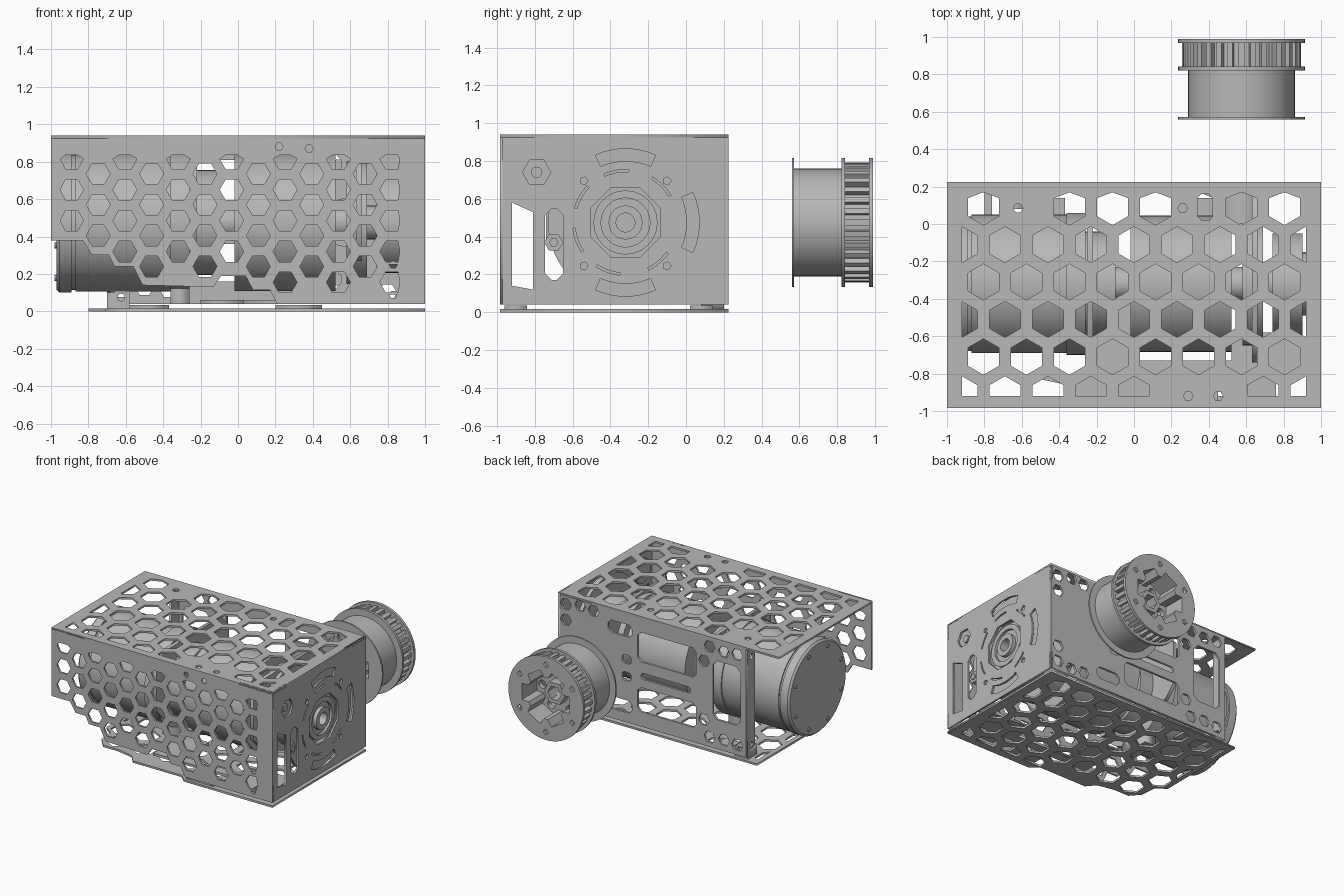
import bpy, bmesh
from math import sin, cos, pi, radians
from mathutils import Matrix, Vector

cube = bpy.data.objects.get("Cube")
if cube:
    bpy.data.objects.remove(cube, do_unlink=True)

GREY = (0.48, 0.48, 0.48, 1)
mat = bpy.data.materials.new("plain grey")
mat.use_nodes = True
mat.diffuse_color = GREY
mat.node_tree.nodes["Principled BSDF"].inputs["Base Color"].default_value = GREY


def finish(name, bm, smooth=False):
    bmesh.ops.remove_doubles(bm, verts=bm.verts, dist=1e-5)
    bmesh.ops.recalc_face_normals(bm, faces=bm.faces)
    me = bpy.data.meshes.new(name)
    bm.to_mesh(me)
    bm.free()
    me.materials.append(mat)
    ob = bpy.data.objects.new(name, me)
    bpy.context.collection.objects.link(ob)
    if smooth:
        bpy.ops.object.select_all(action='DESELECT')
        ob.select_set(True)
        bpy.context.view_layer.objects.active = ob
        bpy.ops.object.shade_smooth_by_angle(angle=radians(35))
    return ob


# 2D outlines
def ngon(u, v, r, n=6, turn=0.0):
    return [(u + r * cos(turn + 2 * pi * i / n), v + r * sin(turn + 2 * pi * i / n)) for i in range(n)]


def rect(u0, u1, v0, v1, c=0.0):
    if not c:
        return [(u0, v0), (u1, v0), (u1, v1), (u0, v1)]
    return [(u0 + c, v0), (u1 - c, v0), (u1, v0 + c), (u1, v1 - c),
            (u1 - c, v1), (u0 + c, v1), (u0, v1 - c), (u0, v0 + c)]


def arc_slot(u, v, r0, r1, mid, half, n=8):
    angles = [radians(mid - half + 2 * half * i / n) for i in range(n + 1)]
    return ([(u + r1 * cos(a), v + r1 * sin(a)) for a in angles]
            + [(u + r0 * cos(a), v + r0 * sin(a)) for a in reversed(angles)])


def clip(poly, u0, u1, v0, v1):
    """Clamp a hole to the border of its panel; drop slivers."""
    out = []
    for u, v in poly:
        p = (min(max(u, u0), u1), min(max(v, v0), v1))
        if p not in out:
            out.append(p)
    area = sum(a[0] * b[1] - b[0] * a[1] for a, b in zip(out, out[1:] + out[:1])) / 2
    return out if area > 0.003 else None


# Flat panel with holes; plane gives the two drawing axes
def panel(name, plane, outline, holes, w0, w1, smooth=False):
    cu = bpy.data.curves.new(name, 'CURVE')
    cu.dimensions, cu.fill_mode, cu.extrude = '2D', 'BOTH', (w1 - w0) / 2
    for poly in [outline] + holes:
        sp = cu.splines.new('POLY')
        sp.points.add(len(poly) - 1)
        for pt, (u, v) in zip(sp.points, poly):
            pt.co = (u, v, 0, 1)
        sp.use_cyclic_u = True
    tmp = bpy.data.objects.new(name + "_curve", cu)
    bpy.context.collection.objects.link(tmp)
    me = bpy.data.meshes.new_from_object(tmp.evaluated_get(bpy.context.evaluated_depsgraph_get()))
    bm = bmesh.new()
    bm.from_mesh(me)
    bpy.data.objects.remove(tmp)
    bpy.data.meshes.remove(me)
    for vert in bm.verts:
        u, v, w = vert.co
        w += (w0 + w1) / 2
        vert.co = {"xy": (u, v, w), "xz": (u, w, v), "yz": (w, u, v)}[plane]
    return finish(name, bm, smooth)


# Turned part: profile of (radius, position along axis)
def lathe(name, axis, centre, profile, closed=False, n=48):
    bm = bmesh.new()
    vs = [bm.verts.new((r, 0, t)) for r, t in profile]
    pairs = list(zip(vs, vs[1:])) + ([(vs[-1], vs[0])] if closed else [])
    geom = vs + [bm.edges.new(p) for p in pairs]
    bmesh.ops.spin(bm, geom=geom, cent=(0, 0, 0), axis=(0, 0, 1), angle=2 * pi, steps=n)
    for vert in bm.verts:
        a, b, t = vert.co
        vert.co = Vector((t, a, b) if axis == "x" else (a, t, b)) + Vector(centre)
    return finish(name, bm, True)


def drum(name, x0, x1, r):
    return lathe(name, "x", (0, CY, CZ), [(0, x0), (r, x0), (r, x1), (0, x1)])


def box(name, x0, x1, y0, y1, z0, z1):
    return panel(name, "xy", rect(x0, x1, y0, y1), [], z0, z1)


FRONT, BACK = -0.985, 0.225
CY, CZ = -0.32, 0.475


# Top cover with its honeycomb
def honeycomb():
    for row in range(6):
        y = 0.09 - 0.2 * row
        start = -0.805 if row % 2 == 0 else -0.92
        for i in range(9):
            yield start + 0.23 * i, y


top_holes = []
for x, y in honeycomb():
    small_front = y < -0.85 and 0.1 < x < 0.6
    small_back = y > 0 and (-0.6 < x < -0.5 or 0.3 < x < 0.4)
    hole = clip(ngon(x, y, 0.096, turn=pi / 6), -0.92, 0.92, -0.92, 0.17)
    if hole and not small_front and not small_back:
        top_holes.append(hole)
top_holes += [ngon(x, y, 0.026) for x, y in ((-0.62, 0.085), (0.26, 0.085), (0.29, -0.92), (0.45, -0.92))]
top_holes.append(rect(0.34, 0.42, 0.02, 0.16, 0.02))
panel("top_cover", "xy", rect(-1, 1, FRONT, BACK), top_holes, 0.925, 0.94)

# Base plate, its front corner stepped back along the comb
base_edge = [(-0.8, BACK), (-0.8, -0.56), (-0.72, -0.62), (-0.71, -0.75), (-0.64, -0.83), (-0.5, -0.83),
             (-0.36, -0.86), (-0.3, -0.93), (0.14, -0.93), (0.2, FRONT), (1, FRONT), (1, BACK)]
base_holes = []
for x, y in honeycomb():
    first = 0.2 if y < -0.85 else -0.65 if y < -0.6 else -0.75 if y < -0.45 else -1
    hole = clip(ngon(x, y, 0.096, turn=pi / 6), -0.76, 0.92, -0.92, 0.17)
    if hole and x > first:
        base_holes.append(hole)
panel("base_plate", "xy", base_edge, base_holes, 0.0, 0.016)

# Front cover, lower edge following the comb
front_edge = [(-1, 0.94), (-1, 0.38), (-0.83, 0.38), (-0.78, 0.30), (-0.69, 0.30), (-0.66, 0.24),
              (-0.56, 0.24), (-0.51, 0.14), (-0.13, 0.13), (-0.09, 0.19), (0.04, 0.19),
              (0.08, 0.115), (0.17, 0.115), (0.21, 0.04), (1, 0.04), (1, 0.94)]
front_holes = []
for col in range(13):
    x = -0.89 + 0.1427 * col
    for k in range(5):
        z = (0.735 if col % 2 else 0.815) - 0.165 * k
        low = 0.4 if x < -0.8 else 0.35 if x < -0.7 else 0.3 if x < -0.55 else 0.2 if x < 0.2 else 0.1
        hole = clip(ngon(x, z, 0.064), -0.95, 0.865, 0.1, 0.835)
        if hole and z > low:
            front_holes.append(hole)
front_holes += [ngon(x, z, 0.022) for x, z in ((0.22, 0.88), (0.38, 0.87), (0.83, 0.09), (0.83, 0.25))]
panel("front_cover", "xz", front_edge, front_holes, FRONT, FRONT + 0.015)

# Output side panel
side_holes = [ngon(CY, CZ, 0.2, 8, pi / 8), ngon(-0.79, 0.74, 0.075),
              [(-0.92, 0.14), (-0.81, 0.12), (-0.81, 0.53), (-0.92, 0.58)],
              rect(-0.745, -0.65, 0.17, 0.55, 0.035)]
side_holes += [arc_slot(CY, CZ, 0.325, 0.39, a, 24) for a in (90, 270, 0)]
side_holes += [arc_slot(CY, CZ, 0.268, 0.28, a, 14) for a in (45, 100, 150, 200, 250, 310)]
side_holes += [ngon(CY + u, CZ + v, 0.022, 5) for u, v in ((0.22, 0.22), (-0.22, 0.22), (0.22, -0.23), (-0.22, -0.23))]
panel("output_side_panel", "yz", rect(FRONT, BACK, 0.04, 0.94), side_holes, 0.985, 1.0)
lathe("output_backing_ring", "x", (0, CY, CZ), [(0.21, 0.93), (0.41, 0.93), (0.41, 0.96), (0.21, 0.96)], closed=True)
lathe("side_bolt", "x", (0, -0.79, 0.74), [(0, 0.94), (0.1, 0.94), (0.1, 0.97), (0.03, 0.97), (0.03, 0.985), (0, 0.985)], n=12)
lathe("slot_bolt", "x", (0, -0.7, 0.37), [(0, 0.94), (0.05, 0.94), (0.05, 0.98), (0.025, 0.98), (0.025, 0.99), (0, 0.99)], n=6)

# Back panel with windows and corner hole clusters
back_holes = [rect(-0.25, 0.28, 0.57, 0.81, 0.03), rect(-0.25, 0.28, 0.16, 0.36, 0.03),
              rect(-0.65, -0.4, 0.28, 0.76, 0.04), rect(0.33, 0.55, 0.74, 0.84, 0.03),
              rect(0.33, 0.55, 0.12, 0.22, 0.03), rect(-0.2, 0.25, 0.43, 0.48, 0.015)]
back_holes += [rect(0.34, 0.42, z, z + 0.07, 0.015) for z in (0.38, 0.52)]
for sz in (-1, 1):
    for x, dz in ((0.93, 0.37), (0.93, 0.24), (0.8, 0.39), (0.68, 0.38), (-0.62, 0.37), (-0.5, 0.36), (-0.37, 0.37), (-0.32, 0.24)):
        back_holes.append(ngon(x, 0.49 + sz * dz, 0.05))
panel("back_panel", "xz", rect(-0.7, 1, 0.04, 0.925), back_holes, BACK - 0.018, BACK)
panel("back_panel_flange", "yz", rect(0.11, 0.207, 0.04, 0.925), [ngon(0.155, z, 0.025) for z in (0.12, 0.84)], -0.7, -0.68)
lathe("back_bearing_housing", "y", (0.58, 0, CZ), [(0, 0.0), (0.13, 0.0), (0.13, 0.21), (0, 0.21)], n=32)

# Feet and ledges between the base plate and the housing
panel("base_bracket", "xz", rect(-0.7, -0.58, 0.016, 0.1), [ngon(-0.625, 0.075, 0.02, 12)], 0.08, 0.2)
for name, x0, x1, y in (("left_front_spacer", 0.2, 0.45, -0.96), ("left_back_spacer", 0.2, 0.45, 0.02), ("right_back_spacer", -0.58, -0.37, 0.02)):
    box(name, x0, x1, y, y + 0.12, 0.016, 0.035)
for name, x0, x1, y0, y1 in (("middle", -0.2, 0.03, -0.81, -0.42), ("gearbox", 0.03, 0.52, -0.81, -0.73),
                             ("output", 0.52, 0.9, -0.81, -0.58), ("corner", 0.6, 0.76, -0.93, -0.81)):
    box(name + "_floor_ledge", x0, x1, y0, y1, 0.04, 0.06)

# Motor, gearbox and output shaft
lathe("motor", "x", (0, CY, CZ), [(0, -0.97), (0.36, -0.97), (0.375, -0.955), (0.375, -0.89), (0.36, -0.89), (0.36, -0.87),
      (0.37, -0.87), (0.37, -0.36), (0.38, -0.36), (0.38, -0.26), (0, -0.26)], n=64)
box("motor_mount_foot", -0.36, -0.26, -0.46, -0.18, 0.04, 0.2)
for p in ngon(CY, CZ, 0.32, 8, pi / 8):
    lathe("motor_bolt", "x", (0, *p), [(0, -0.98), (0.016, -0.98), (0.016, -0.96), (0, -0.96)], n=8)
drum("motor_adapter", -0.26, -0.1, 0.28)
drum("drive_shaft", -0.1, 0.75, 0.09)
drum("gearbox", -0.02, 0.52, 0.365)
drum("gear_disc", 0.58, 0.69, 0.33)
drum("output_bearing", 0.74, 0.9, 0.27)
lathe("output_hub", "x", (0, CY, CZ), [(0.05, 0.89), (0.05, 0.995), (0.09, 0.995), (0.09, 0.965), (0.13, 0.965),
      (0.13, 0.985), (0.17, 0.985), (0.17, 0.89)], closed=True, n=24)
# Mounting frames carrying the drive line
for name, x in (("motor_frame", -0.25), ("gear_frame", 0.63)):
    panel(name, "yz", rect(-0.74, 0.2, 0.27, 0.82, 0.1), [ngon(CY, CZ, 0.15, 24)], x, x + 0.03)

# Toothed belt wheel behind the housing
PX = 0.575
star = [(PX + r * cos(a), CZ + r * sin(a)) for i in range(6) for r, d in ((0.17, -0.4), (0.225, -0.28), (0.225, 0.28), (0.17, 0.4))
        for a in [2 * pi * (i + d) / 6]]
lugs = [ngon(u, v, 0.026, 4) for u, v in ngon(PX, CZ, 0.275, 6, pi / 6)]
panel("wheel_core", "xz", ngon(PX, CZ, 0.285, 48), [star], 0.57, 0.97, True)
for name, y, t, holes in (("front_flange", 0.56, 0.012, [star]), ("middle_flange", 0.822, 0.02, [star]), ("back_flange", 0.968, 0.022, [star] + lugs)):
    panel("wheel_" + name, "xz", ngon(PX, CZ, 0.34, 48), holes, y, y + t, True)
web_holes = [ngon(PX, CZ, 0.06)] + [ngon(u, v, 0.035, 8) for u, v in ngon(PX, CZ, 0.165)]
panel("wheel_web", "xz", ngon(PX, CZ, 0.23, 32), web_holes, 0.76, 0.8)
lathe("wheel_hub", "y", (PX, 0, CZ), [(0.06, 0.66), (0.06, 0.88), (0.095, 0.88), (0.095, 0.66)], closed=True, n=6)

bm = bmesh.new()
for i in range(32):
    turn = Matrix.Rotation(2 * pi * i / 32, 4, 'Y')
    place = Matrix.Translation((PX, 0.9, CZ)) @ turn @ Matrix.Translation((0.295, 0, 0))
    bmesh.ops.create_cube(bm, size=1, matrix=place @ Matrix.Diagonal((0.045, 0.145, 0.03, 1)))
finish("wheel_teeth", bm)
